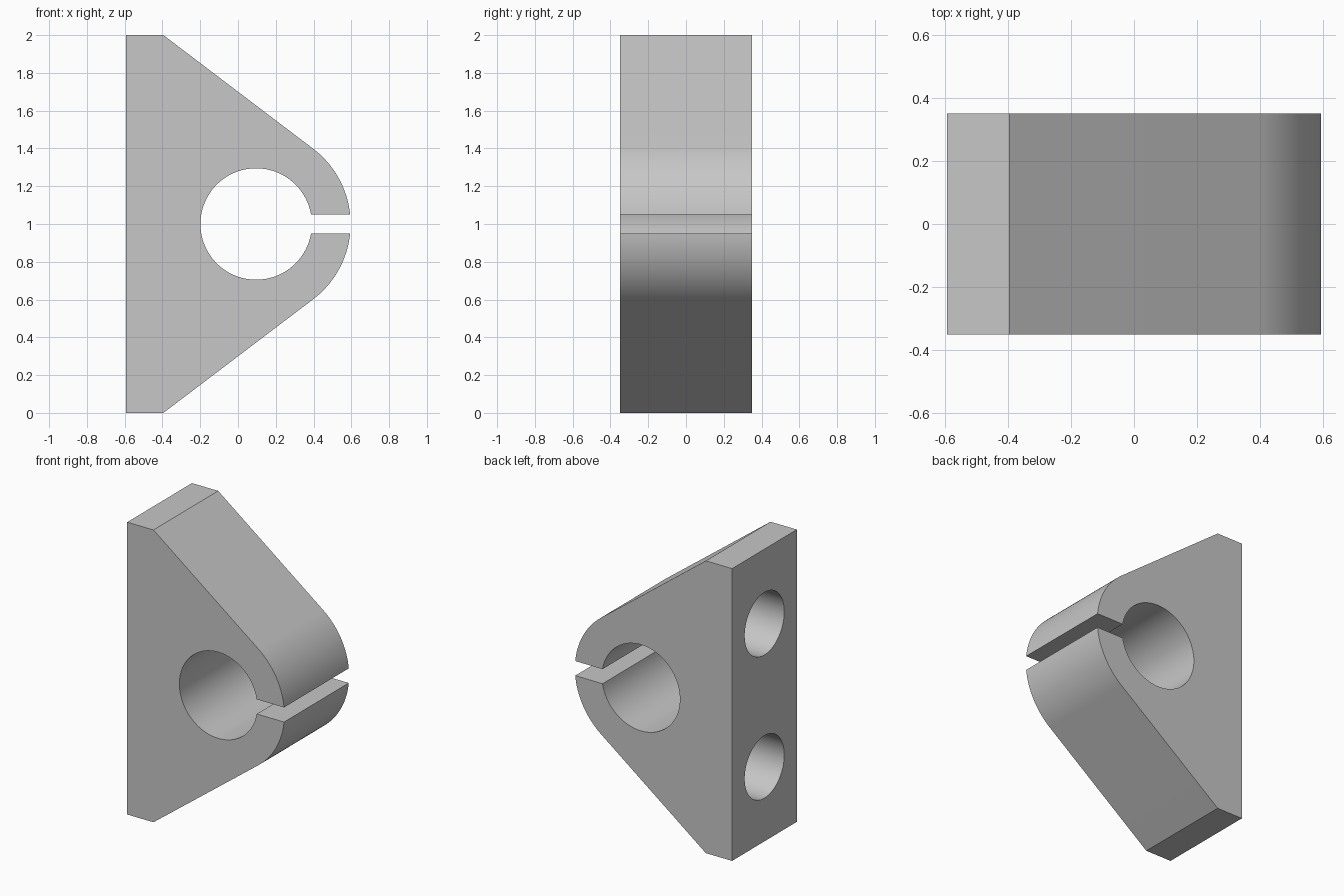
import bpy, bmesh, math
from mathutils import Matrix

if "Cube" in bpy.data.objects:
    bpy.data.objects.remove(bpy.data.objects["Cube"], do_unlink=True)

# Main dimensions
LEFT, CORNER, CX, CZ = -0.594, -0.395, 0.096, 1.0
R_OUT, R_BORE, HALF_SLOT, HALF_DEPTH = 0.5, 0.295, 0.05, 0.35
R_HOLE, HOLE_DEPTH, HOLE_OFFSET = 0.214, 0.4, 0.49

grey = bpy.data.materials.new("light grey")
grey.use_nodes = True
grey.diffuse_color = (0.57, 0.57, 0.57, 1)
grey.node_tree.nodes["Principled BSDF"].inputs["Base Color"].default_value = grey.diffuse_color


def arc(radius, start, end, steps):
    """Points on a circle about the bore axis."""
    angles = [start + (end - start) * i / steps for i in range(steps + 1)]
    return [(CX + radius * math.cos(a), CZ + radius * math.sin(a)) for a in angles]


def make_object(name, bm):
    bmesh.ops.recalc_face_normals(bm, faces=bm.faces)
    mesh = bpy.data.meshes.new(name)
    bm.to_mesh(mesh)
    bm.free()
    mesh.materials.append(grey)
    obj = bpy.data.objects.new(name, mesh)
    bpy.context.collection.objects.link(obj)
    return obj


# Clamp profile: sloped sides tangent to the rounded nose, split bore
dx, dz = CORNER - CX, 2 - CZ
tangent = math.atan2(dz, dx) - math.acos(R_OUT / math.hypot(dx, dz))
lip_out = math.asin(HALF_SLOT / R_OUT)
lip_in = math.asin(HALF_SLOT / R_BORE)
profile = [(LEFT, 0), (CORNER, 0)]
profile += arc(R_OUT, -tangent, -lip_out, 20)
profile += arc(R_BORE, 2 * math.pi - lip_in, lip_in, 72)
profile += arc(R_OUT, lip_out, tangent, 20)
profile += [(CORNER, 2), (LEFT, 2)]

bm = bmesh.new()
face = bm.faces.new([bm.verts.new((x, -HALF_DEPTH, z)) for x, z in profile])
extruded = bmesh.ops.extrude_face_region(bm, geom=[face], use_keep_orig=True)
moved = [v for v in extruded["geom"] if isinstance(v, bmesh.types.BMVert)]
bmesh.ops.translate(bm, verts=moved, vec=(0, 2 * HALF_DEPTH, 0))
body = make_object("clamp_body", bm)

# Two blind mounting holes in the flat base
bm = bmesh.new()
for side in (-1, 1):
    place = Matrix.Translation((LEFT, 0, CZ + side * HOLE_OFFSET)) @ Matrix.Rotation(math.pi / 2, 4, "Y")
    bmesh.ops.create_cone(bm, cap_ends=True, segments=64, radius1=R_HOLE, radius2=R_HOLE,
                          depth=2 * HOLE_DEPTH, matrix=place)
cutter = make_object("mounting_hole_cutter", bm)
cutter.hide_render = True

cut = body.modifiers.new("mounting_holes", "BOOLEAN")
cut.operation = "DIFFERENCE"
cut.solver = "EXACT"
cut.object = cutter
bpy.ops.object.select_all(action="DESELECT")
body.select_set(True)
bpy.context.view_layer.objects.active = body
bpy.ops.object.modifier_apply(modifier=cut.name)
bpy.data.objects.remove(cutter, do_unlink=True)

# Smooth curved walls, crisp edges
bpy.ops.object.shade_smooth_by_angle(angle=math.radians(30))
